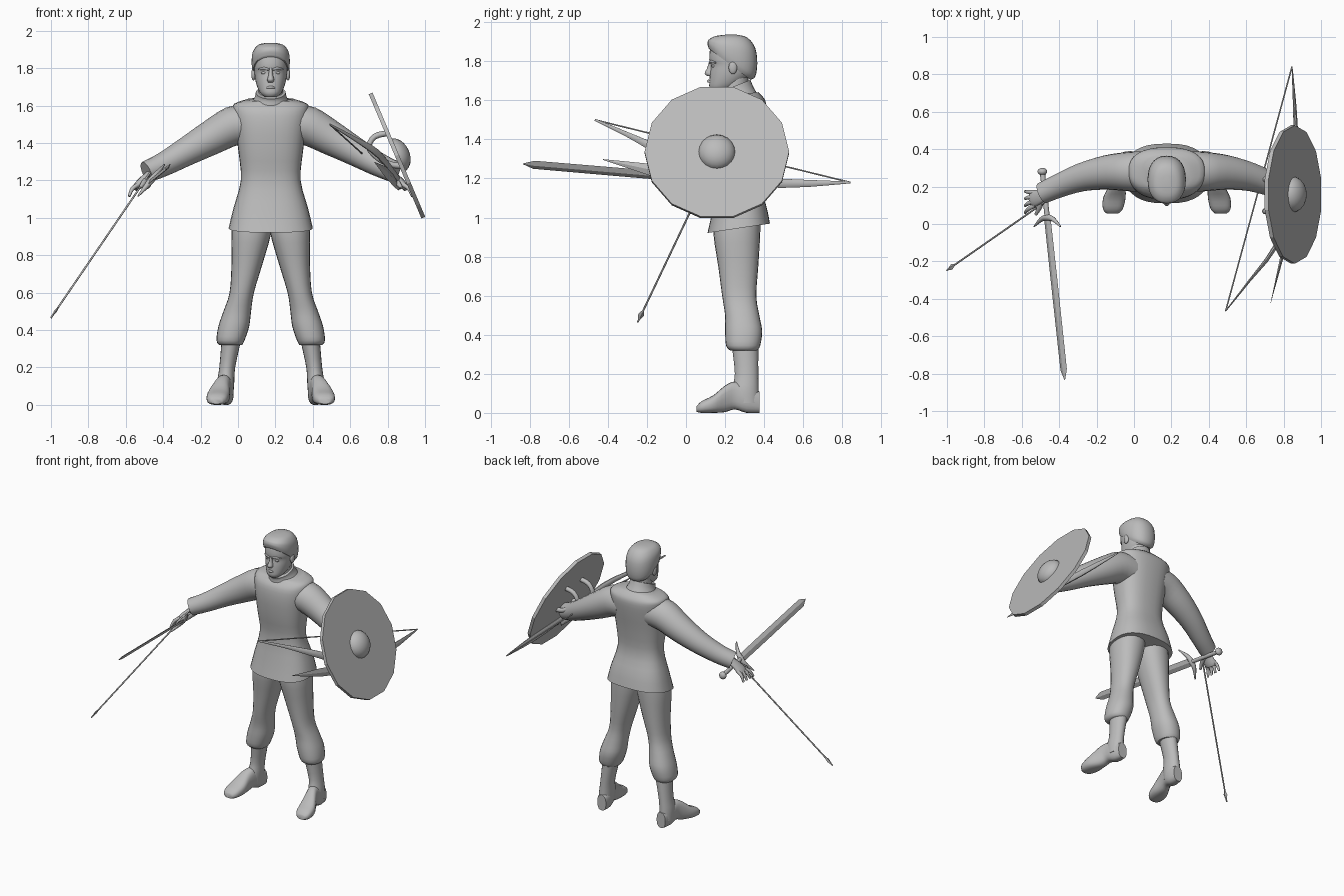
import bpy, bmesh, math
from mathutils import Vector, Matrix

if "Cube" in bpy.data.objects:
    bpy.data.objects.remove(bpy.data.objects["Cube"])

MID = 0.175  # x of the body's mirror plane

grey = bpy.data.materials.new("plain grey")
grey.use_nodes = True
grey.diffuse_color = (0.5, 0.5, 0.5, 1)
grey.node_tree.nodes["Principled BSDF"].inputs["Base Color"].default_value = grey.diffuse_color


def finish(name, bm, mirrored=False, angle=50):
    """Turn a bmesh into a shaded object, reflected across the body if asked."""
    if mirrored:
        for v in bm.verts:
            v.co.x = 2 * MID - v.co.x
    bmesh.ops.recalc_face_normals(bm, faces=bm.faces)
    mesh = bpy.data.meshes.new(name)
    bm.to_mesh(mesh)
    bm.free()
    mesh.materials.append(grey)
    obj = bpy.data.objects.new(name, mesh)
    bpy.context.collection.objects.link(obj)
    bpy.ops.object.select_all(action="DESELECT")
    obj.select_set(True)
    bpy.context.view_layer.objects.active = obj
    bpy.ops.object.shade_smooth_by_angle(angle=math.radians(angle))
    return obj


def spline(a, b, c, d, t):
    return b + (c - a) * (t / 2) + (a - b * 2.5 + c * 2 - d / 2) * t**2 + ((b - c) * 1.5 + (d - a) / 2) * t**3


def loft(name, rings, sides=20, power=2, steps=3, mirrored=False, angle=50):
    """Skin a row of (centre, u, v) rings with superellipse sections."""
    rows = []
    last = len(rings) - 1
    for i in range(last):
        near = [rings[max(0, min(last, i + k))] for k in (-1, 0, 1, 2)]
        for s in range(steps):
            rows.append([spline(*(r[j] for r in near), s / steps) for j in range(3)])
    rows.append(rings[-1])
    bm = bmesh.new()
    skin = []
    for centre, u, v in rows:
        loop = []
        for k in range(sides):
            a = math.tau * k / sides
            c, s = math.cos(a), math.sin(a)
            loop.append(bm.verts.new(centre + u * math.copysign(abs(c) ** (2 / power), c)
                                     + v * math.copysign(abs(s) ** (2 / power), s)))
        skin.append(loop)
    for lower, upper in zip(skin, skin[1:]):
        for k in range(sides):
            n = (k + 1) % sides
            bm.faces.new((lower[k], lower[n], upper[n], upper[k]))
    bm.faces.new(skin[0])
    bm.faces.new(skin[-1])
    return finish(name, bm, mirrored, angle)


def level(z, x0, x1, y0, y1, tilt=0):
    """Horizontal ring filling a rectangle; tilt raises its back."""
    h = (y1 - y0) / 2
    return Vector(((x0 + x1) / 2, (y0 + y1) / 2, z)), Vector(((x1 - x0) / 2, 0, 0)), Vector((0, h, h * tilt))


def centred(z, half, y0, y1, tilt=0):
    return level(z, MID - half, MID + half, y0, y1, tilt)


def tube(name, points, radii, flat=1, wide=(0, 1, 0), **options):
    """Loft along a path; 'flat' thins it across the 'wide' direction."""
    pts = [Vector(p) for p in points]
    rings = []
    for i, p in enumerate(pts):
        t = (pts[min(i + 1, len(pts) - 1)] - pts[max(i - 1, 0)]).normalized()
        u = t.cross(Vector(wide)).normalized()
        rings.append((p, u * radii[i] * flat, u.cross(t) * radii[i]))
    return loft(name, rings, **options)


def ball(name, centre, size, mirrored=False):
    bm = bmesh.new()
    bmesh.ops.create_uvsphere(bm, u_segments=16, v_segments=10, radius=1,
                              matrix=Matrix.Translation(centre) @ Matrix.Diagonal((*size, 1)))
    return finish(name, bm, mirrored)


# Tunic with squared shoulders and standing collar
loft("tunic", [
    centred(.945, .225, .11, .43, .15), centred(1.05, .2, .135, .41, .1), centred(1.2, .16, .16, .37),
    centred(1.35, .172, .14, .38), centred(1.48, .19, .13, .4), centred(1.57, .203, .14, .41),
    centred(1.61, .195, .17, .4), centred(1.632, .13, .18, .37, .1)], sides=32, power=2.5)
loft("collar", [centred(1.61, .105, .16, .37, .15), centred(1.645, .086, .16, .345, .25),
                centred(1.67, .08, .155, .33, .4)], sides=24)
loft("neck", [centred(1.6, .066, .18, .32), centred(1.75, .066, .19, .32)])

# Head and face
loft("head", [
    centred(1.645, .03, .135, .2), centred(1.665, .055, .12, .25), centred(1.7, .072, .12, .3),
    centred(1.74, .083, .123, .335), centred(1.78, .088, .128, .345), centred(1.81, .09, .119, .345),
    centred(1.87, .088, .125, .345), centred(1.91, .07, .15, .32)], sides=28, power=2.2)
loft("hair", [
    centred(1.785, .093, .116, .33, -.75), centred(1.805, .1, .11, .355, -.68), centred(1.845, .102, .112, .365, -.45),
    centred(1.89, .094, .12, .355, -.2), centred(1.925, .066, .15, .315, -.05),
    centred(1.936, .02, .2, .26)], sides=28, power=2.3)
loft("nose", [centred(1.8, .01, .118, .15), centred(1.765, .012, .108, .15),
              centred(1.738, .019, .095, .15), centred(1.724, .014, .11, .15)], sides=12)
tube("lips", [(MID - .028, .132, 1.694), (MID, .116, 1.698), (MID + .028, .132, 1.694)], [.003, .008, .003],
     wide=(0, 0, 1), sides=10)

# Paired parts
for side, flip in (("right", False), ("left", True)):
    ball(side + "_ear", (MID - .092, .24, 1.768), (.012, .022, .034), flip)
    ball(side + "_eye", (MID - .036, .143, 1.775), (.015, .012, .008), flip)
    tube(side + "_brow", [(MID - .066, .152, 1.793), (MID - .036, .13, 1.799), (MID - .008, .122, 1.792)],
         [.004, .008, .005], wide=(0, 0, 1), sides=10, mirrored=flip)

    # Trousers gathered into a cuff below the knee
    loft(side + "_trouser_leg", [
        level(1.02, -.02, .18, .15, .38), level(.92, -.035, .178, .14, .38), level(.75, -.035, .13, .165, .37),
        level(.6, -.045, .085, .185, .36), level(.5, -.078, .07, .2, .375), level(.42, -.105, .06, .2, .39),
        level(.345, -.115, .035, .205, .38), level(.32, -.1, .022, .225, .365)],
        sides=24, power=2.2, mirrored=flip)

    # Boots
    loft(side + "_boot_shaft", [
        level(.34, -.088, .015, .235, .37), level(.2, -.1, -.015, .25, .37),
        level(.12, -.112, -.02, .235, .372), level(.05, -.112, -.025, .24, .375)], mirrored=flip)
    foot = [(.055, -.115, .03, .005, .035), (.08, -.113, .053, 0, .06), (.14, -.105, .06, 0, .09),
            (.2, -.09, .046, .004, .14), (.25, -.075, .04, .018, .16), (.31, -.067, .044, 0, .14),
            (.375, -.062, .034, 0, .11)]
    loft(side + "_foot", [(Vector((x, y, (lo + hi) / 2)), Vector((r, 0, 0)), Vector((0, 0, (hi - lo) / 2)))
                          for y, x, r, lo, hi in foot], power=2.6, mirrored=flip)

    # Sleeve, cuff and hand
    tube(side + "_sleeve", [(.06, .28, 1.5), (-.03, .28, 1.49), (-.15, .275, 1.425), (-.28, .25, 1.352),
                            (-.4, .205, 1.285), (-.49, .165, 1.245)],
         [.108, .105, .092, .076, .064, .058], mirrored=flip)
    tube(side + "_palm", [(-.46, .175, 1.25), (-.5, .15, 1.215), (-.535, .135, 1.175), (-.55, .13, 1.155)],
         [.03, .038, .045, .036], flat=.45, sides=14, mirrored=flip)
    for i, finger in enumerate(("index", "middle", "ring", "little")):
        y = .1 + .023 * i
        tip = .06 + .038 * i
        tube(f"{side}_{finger}_finger", [(-.53, y, 1.18), (-.565, (y + tip) / 2, 1.155), (-.582, tip, 1.115)],
             [.012, .011, .007], sides=10, mirrored=flip)
    tube(side + "_thumb", [(-.49, .14, 1.21), (-.505, .09, 1.185), (-.525, .05, 1.16)],
         [.017, .014, .008], sides=10, mirrored=flip)

# Sword held in the right hand
butt, tip = Vector((-.49, .28, 1.18)), Vector((-.37, -.835, 1.275))
edge = Vector((.64, 0, .77))


def along(t):
    return butt.lerp(tip, t)


tube("sword_blade", [along(t) for t in (.21, .5, .95, 1)], [.027, .028, .027, .002], flat=.3, wide=edge,
     sides=4, steps=1, angle=20)
tube("sword_grip", [along(0), along(.23)], [.014, .014], sides=12, steps=1)
ball("sword_pommel", butt, (.026, .02, .026))
hub = along(.22)
tube("sword_guard", [hub + edge * k + Vector((0, -k * k * 4, 0)) for k in (-.11, -.05, 0, .05, .11)],
     [.004, .013, .018, .013, .004], sides=8)

# Arrow in the right hand
nock, point = Vector((-.43, .15, 1.3)), Vector((-1, -.247, .465))
tube("arrow_shaft", [nock, point], [.005, .005], sides=8, steps=1)
tube("arrow_head", [nock.lerp(point, t) for t in (.93, .955, 1)], [.005, .016, .001], flat=.5,
     sides=4, steps=1, angle=20)

# Bow and dagger in the left hand
low, high = (.49, -.465, 1.5), (.845, .842, 1.18)
tube("bow_limbs", [low, (.62, -.3, 1.425), (.75, -.13, 1.34), (.86, .13, 1.2), (.865, .5, 1.175), high],
     [.006, .013, .024, .02, .024, .005], flat=.5, wide=(0, .3, 1), sides=10)
tube("bow_string", [low, high], [.004, .004], sides=6, steps=1)
tube("dagger", [(.86, .2, 1.16), (.84, .06, 1.19), (.79, -.18, 1.245), (.73, -.425, 1.297)],
     [.014, .03, .03, .002], flat=.3, wide=(0, 0, 1), sides=4, steps=1, angle=20)

# Round shield, domed boss and two arm straps on its own tilted axis
pose = Matrix.Translation((.85, .158, 1.333)) @ Matrix.Rotation(math.radians(67), 4, "Y")
bm = bmesh.new()
bmesh.ops.create_cone(bm, cap_ends=True, segments=14, radius1=.37, radius2=.37, depth=.022, matrix=pose)
finish("shield", bm, angle=20)
bm = bmesh.new()
bmesh.ops.create_uvsphere(bm, u_segments=20, v_segments=12, radius=.095,
                          matrix=pose @ Matrix.Diagonal((1, 1, .72, 1)))
bmesh.ops.bisect_plane(bm, geom=bm.verts[:] + bm.edges[:] + bm.faces[:], plane_co=pose.translation,
                       plane_no=pose.to_3x3() @ Vector((0, 0, 1)), clear_inner=True)
finish("shield_boss", bm)
for label, y in (("front", -.09), ("rear", .08)):
    arch = [(-.13, y, 0), (-.14, y, -.07), (-.1, y, -.12), (-.03, y, -.1), (.03, y, -.05), (.06, y, 0)]
    tube(label + "_shield_strap", [pose @ Vector(p) for p in arch], [.016] * len(arch), sides=10)
